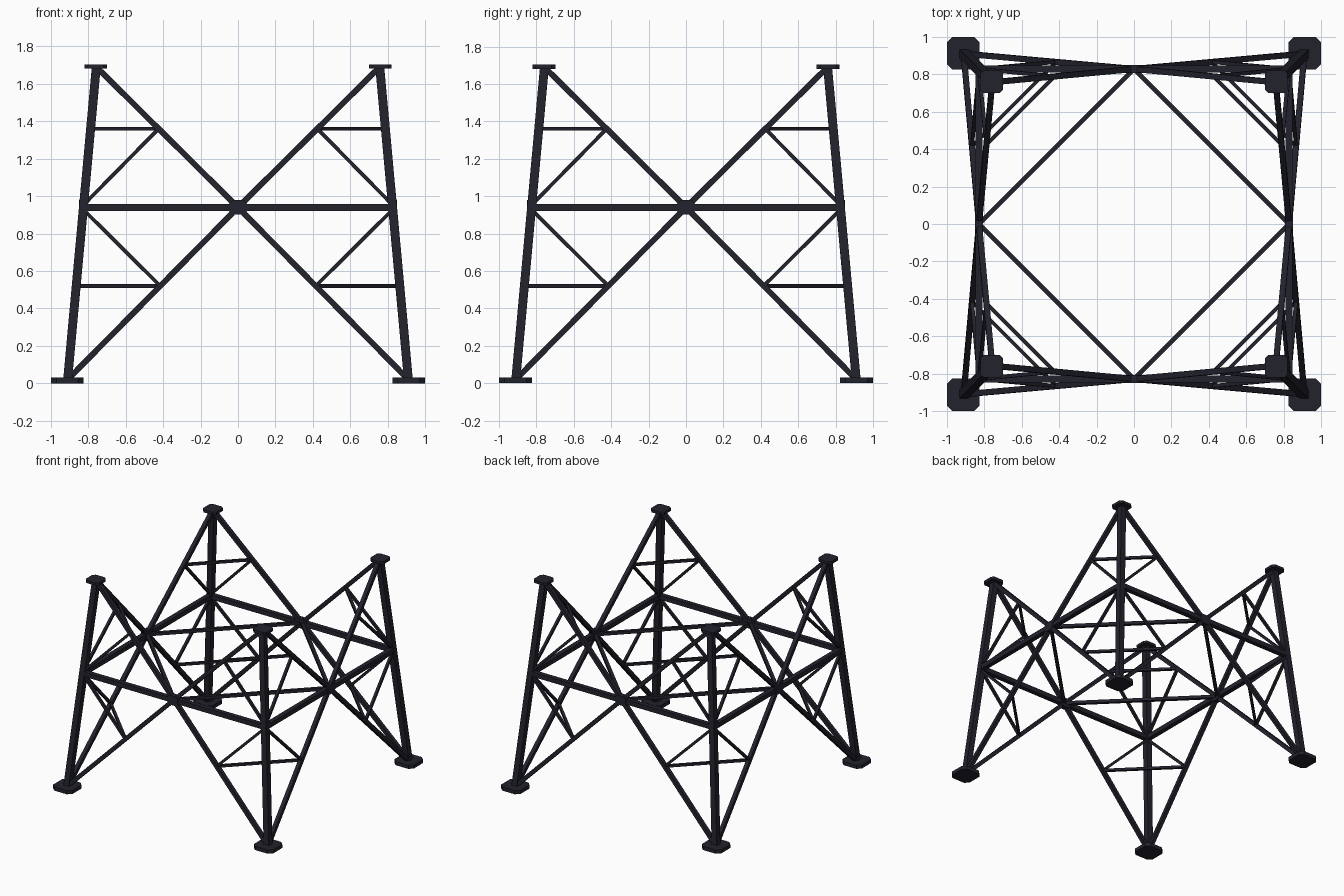
import bpy, bmesh
from math import pi
from mathutils import Vector, Matrix

if "Cube" in bpy.data.objects:
    bpy.data.objects.remove(bpy.data.objects["Cube"])

steel = bpy.data.materials.new("dark blue-black steel")
steel.diffuse_color = (0.016, 0.016, 0.026, 1)
steel.use_nodes = True
steel.node_tree.nodes["Principled BSDF"].inputs["Base Color"].default_value = steel.diffuse_color

MID = 0.94                       # height of the waist ring
LOW = Vector((0.91, -0.91, 0.02))
TOP = Vector((0.757, -0.757, 1.69))
SIDE = 0.828                     # face distance from centre at the waist
WAIST = Vector((SIDE, -SIDE, MID))
HUB = Vector((0, -SIDE, MID))


def bar(bm, a, b, w, ref):
    """Square bar of width w from a to b, one side kept square to ref."""
    a, b, ref = Vector(a), Vector(b), Vector(ref)
    d = (b - a).normalized()
    s = d.cross(ref).normalized()
    t = s.cross(d)
    m = Matrix((s * w, t * w, d * (b - a).length)).transposed().to_4x4()
    m.translation = (a + b) / 2
    bmesh.ops.create_cube(bm, size=1, matrix=m)


def plate(bm, centre, half, cut, axis, thick):
    """Square plate with clipped corners, lying across the given axis."""
    hx, hy = half
    pts = [(hx, cut - hy), (hx, hy - cut), (hx - cut, hy), (cut - hx, hy),
           (-hx, hy - cut), (-hx, cut - hy), (cut - hx, -hy), (hx - cut, -hy)]
    rot = Vector((0, 0, 1)).rotation_difference(Vector(axis)).to_matrix()
    vs = [bm.verts.new(Vector(centre) + rot @ Vector((x, y, -thick / 2))) for x, y in pts]
    f = bm.faces.new(vs)
    ext = bmesh.ops.extrude_face_region(bm, geom=[f])
    up = [v for v in ext["geom"] if isinstance(v, bmesh.types.BMVert)]
    bmesh.ops.translate(bm, verts=up, vec=rot @ Vector((0, 0, thick)))


def four(name, build):
    """Build a part on the front / front-right corner and turn it to all four sides."""
    for i, label in enumerate(("front", "right", "back", "left")):
        bm = bmesh.new()
        build(bm)
        bmesh.ops.rotate(bm, verts=bm.verts, cent=(0, 0, 0), matrix=Matrix.Rotation(i * pi / 2, 3, 'Z'))
        bmesh.ops.recalc_face_normals(bm, faces=bm.faces)
        me = bpy.data.meshes.new(f"{name}_{label}")
        bm.to_mesh(me)
        bm.free()
        me.materials.append(steel)
        bpy.context.collection.objects.link(bpy.data.objects.new(me.name, me))


def mirror_x(p):
    return Vector((-p[0], p[1], p[2]))


# corner legs with foot and cap plates
four("leg", lambda bm: bar(bm, LOW, TOP, 0.047, (0, 1, 0)))
four("foot_plate", lambda bm: plate(bm, (0.912, -0.912, 0.015), (0.088, 0.088), 0.03, (0, 0, 1), 0.03))
four("cap_plate", lambda bm: plate(bm, (0.76, -0.76, 1.692), (0.061, 0.061), 0.02, (0, 0, 1), 0.022))

# waist beams and the hub where the face braces cross
four("waist_beam", lambda bm: bar(bm, mirror_x(WAIST), WAIST, 0.038, (0, 1, 0)))
four("hub", lambda bm: plate(bm, HUB, (0.048, 0.038), 0.018, (0, 1, 0), 0.045))


# X braces on each face
def x_brace(bm):
    for end in (LOW, TOP):
        for p in (end, mirror_x(end)):
            bar(bm, p, HUB, 0.031, (0, 1, 0))


four("x_brace", x_brace)


# corner ties: bar across the corner, plus struts back to the leg at the waist
def corner_brace(bm):
    for end, z, dz in ((LOW, 0.52, -0.01), (TOP, 1.36, 0.01)):
        p = HUB.lerp(end, (z - MID) / (end.z - MID))
        q = Vector((-p.y, -p.x, p.z))
        bar(bm, p, q, 0.02, (0, 0, 1))
        for k in (p, q):
            bar(bm, k, WAIST + Vector((0, 0, dz)), 0.02, (0, 1, 0) if k is p else (1, 0, 0))


four("corner_brace", corner_brace)

# inner diamond joining the four hubs
four("diamond_brace", lambda bm: bar(bm, HUB, (SIDE, 0, MID), 0.025, (0, 0, 1)))
